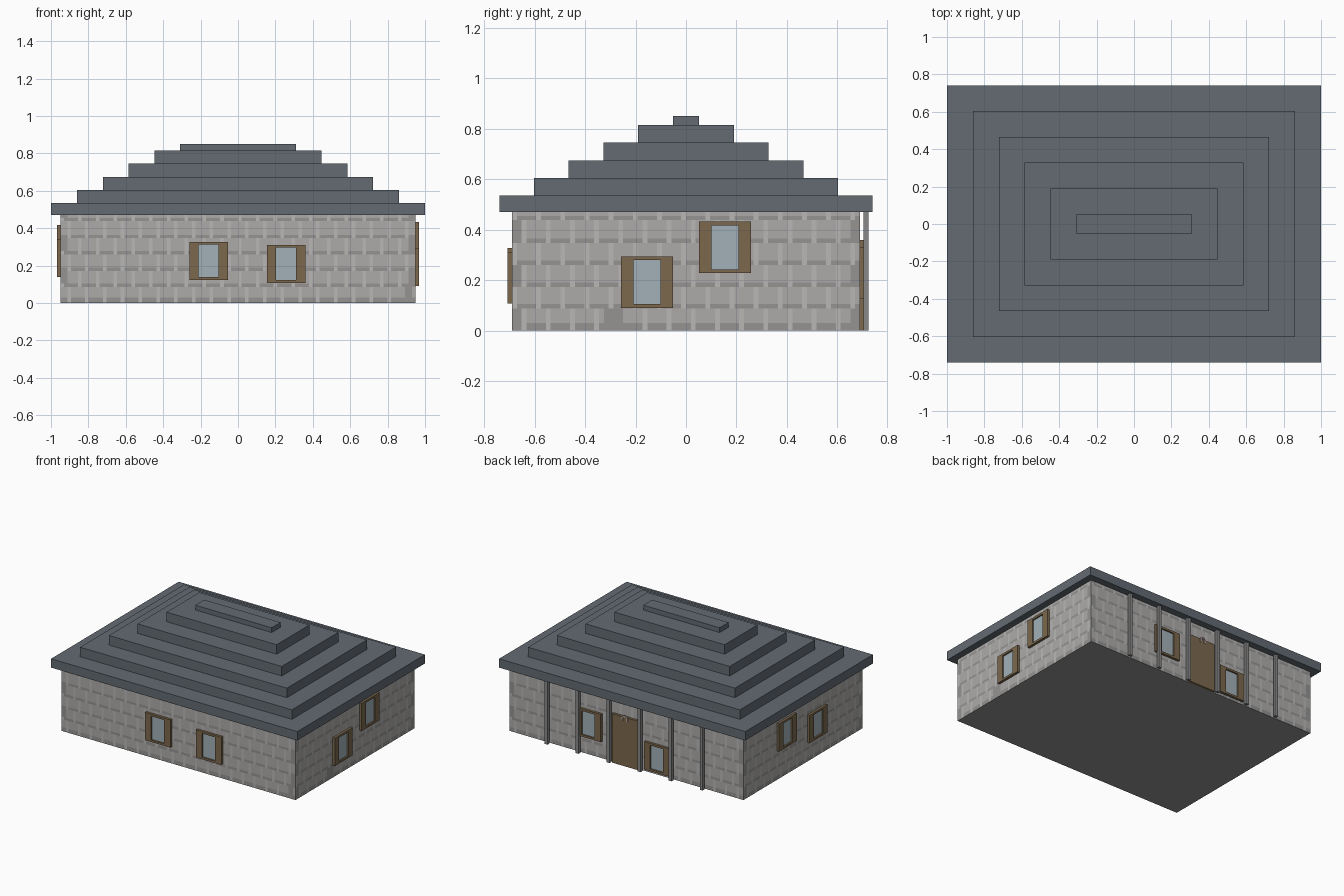
import bpy, bmesh
from math import radians, pi, cos, sin

if "Cube" in bpy.data.objects:
    bpy.data.objects.remove(bpy.data.objects["Cube"])

HX, HY, WALL_H = 0.95, 0.69, 0.47


def material(name, rgb):
    m = bpy.data.materials.new(name)
    m.diffuse_color = (*rgb, 1)
    m.use_nodes = True
    m.node_tree.nodes["Principled BSDF"].inputs["Base Color"].default_value = m.diffuse_color
    return m


STONE = material("stone", (0.42, 0.41, 0.40))
DARK = material("dark_stone", (0.30, 0.295, 0.29))
LIGHT = material("mortar", (0.48, 0.475, 0.47))
ROOF = material("slate", (0.125, 0.145, 0.17))
WOOD = material("wood", (0.20, 0.14, 0.075))
GLASS = material("glass", (0.36, 0.44, 0.48))
POST = material("post", (0.25, 0.25, 0.25))
CHARM = material("charm", (0.45, 0.36, 0.35))


def finish(name, bm, *mats):
    bmesh.ops.recalc_face_normals(bm, faces=bm.faces)
    mesh = bpy.data.meshes.new(name)
    bm.to_mesh(mesh)
    bm.free()
    ob = bpy.data.objects.new(name, mesh)
    bpy.context.collection.objects.link(ob)
    for m in mats:
        mesh.materials.append(m)
    return ob


def box(name, lo, hi, mat):
    bm = bmesh.new()
    bmesh.ops.create_cube(bm, size=1)
    for v in bm.verts:
        v.co = [a + (c + 0.5) * (b - a) for a, b, c in zip(lo, hi, v.co)]
    return finish(name, bm, mat)


# Stone walls: flat ring of cells, coloured as staggered courses with mortar
def build_walls():
    corners = [(-HX, -HY), (HX, -HY), (HX, HY), (-HX, HY)]
    counts = [100, 72, 100, 72]
    ring, cell = [], []
    for i, n in enumerate(counts):
        (x0, y0), (x1, y1) = corners[i], corners[(i + 1) % 4]
        for k in range(n):
            t = k / n
            ring.append((x0 + (x1 - x0) * t, y0 + (y1 - y0) * t))
            cell.append((i, k, n))
    levels = [0, 0.03, 0.087, 0.105, 0.172, 0.19, 0.26, 0.278,
              0.348, 0.365, 0.438, 0.455, WALL_H]
    blocks = {0: (97, 99), 1: (19, 23)}

    def colour(row, wall, k, n):
        course, joint = row // 2, row % 2 == 0
        lo, hi = blocks.get(wall, (0, 0))
        if row < 2 and lo <= k < hi:
            return 1
        if min(k, n - 1 - k) < 2 and (course + wall) % 2 and not joint:
            return 1
        if k % 5 == (0 if course % 2 else 2):
            return 2
        return 1 if joint else 0

    bm = bmesh.new()
    grid = [[bm.verts.new((x, y, z)) for x, y in ring] for z in levels]
    total = len(ring)
    for r in range(len(levels) - 1):
        for c in range(total):
            d = (c + 1) % total
            f = bm.faces.new((grid[r][c], grid[r][d], grid[r + 1][d], grid[r + 1][c]))
            f.material_index = colour(r, *cell[c])
    for row in (grid[0], grid[-1]):
        f = bm.faces.new([row[k] for k in (0, 100, 172, 272)])
        f.material_index = 1
    finish("stone_walls", bm, STONE, DARK, LIGHT)


build_walls()

# Stepped hip roof
tiers = [(1.0, 0.74, 0.535), (0.86, 0.603, 0.605), (0.723, 0.465, 0.675),
         (0.585, 0.328, 0.745), (0.447, 0.19, 0.815), (0.31, 0.052, 0.85)]
base = WALL_H
for i, (hx, hy, top) in enumerate(tiers):
    box(f"roof_tier_{i + 1}", (-hx, -hy, base), (hx, hy, top), ROOF)
    base = top


# Window: raised wooden surround with a recessed pane, outward along local -y
def window(name, loc, turn):
    def loop(w, h, d):
        return [bm.verts.new((sx * w, -d, sz * h))
                for sx, sz in ((-1, -1), (1, -1), (1, 1), (-1, 1))]

    bm = bmesh.new()
    loops = [loop(0.103, 0.102, -0.005), loop(0.103, 0.102, 0.018),
             loop(0.053, 0.087, 0.018), loop(0.053, 0.087, -0.005)]
    for a, b in zip(loops, loops[1:] + loops[:1]):
        for k in range(4):
            j = (k + 1) % 4
            bm.faces.new((a[k], a[j], b[j], b[k]))
    frame = finish(name + "_frame", bm, WOOD)
    pane = box(name + "_pane", (-0.053, -0.007, -0.087), (0.053, 0.004, 0.087), GLASS)
    for ob in (frame, pane):
        ob.location = loc
        ob.rotation_euler.z = radians(turn)


# Each wall: (position along wall, bottom height) pairs
for side, turn, spots in (
        ("front", 0, ((-0.157, 0.123), (0.257, 0.107))),
        ("right", 90, ((-0.155, 0.09), (0.155, 0.228))),
        ("back", 180, ((0.3, 0.125), (-0.257, 0.02))),
        ("left", -90, ((0.2, 0.212), (-0.155, 0.139)))):
    for i, (u, z) in enumerate(spots):
        z += 0.102
        loc = {"front": (u, -HY, z), "back": (u, HY, z),
               "right": (HX, u, z), "left": (-HX, u, z)}[side]
        window(f"{side}_window_{i + 1}", loc, turn)

# Door and porch posts on the back
box("door", (-0.105, HY - 0.01, 0), (0.105, 0.708, 0.36), WOOD)
for i in range(6):
    x = -0.63 + i * 0.252
    box(f"porch_post_{i + 1}", (x - 0.012, 0.703, 0), (x + 0.012, 0.723, WALL_H), POST)


# Horseshoe charm above the door: arch with two straight legs
bm = bmesh.new()
path = [(-1, -1)] + [(-cos(pi * k / 8), sin(pi * k / 8)) for k in range(9)] + [(1, -1)]
rings = []
for x, z in path:
    rings.append([bm.verts.new((x * r, y, 0.35 + (z * r if z >= 0 else z * 0.018)))
                  for r, y in ((0.024, 0.705), (0.024, 0.714), (0.014, 0.714), (0.014, 0.705))])
for a, b in zip(rings, rings[1:]):
    for k in range(4):
        j = (k + 1) % 4
        bm.faces.new((a[k], a[j], b[j], b[k]))
bm.faces.new(rings[0])
bm.faces.new(rings[-1])
finish("door_charm", bm, CHARM)
